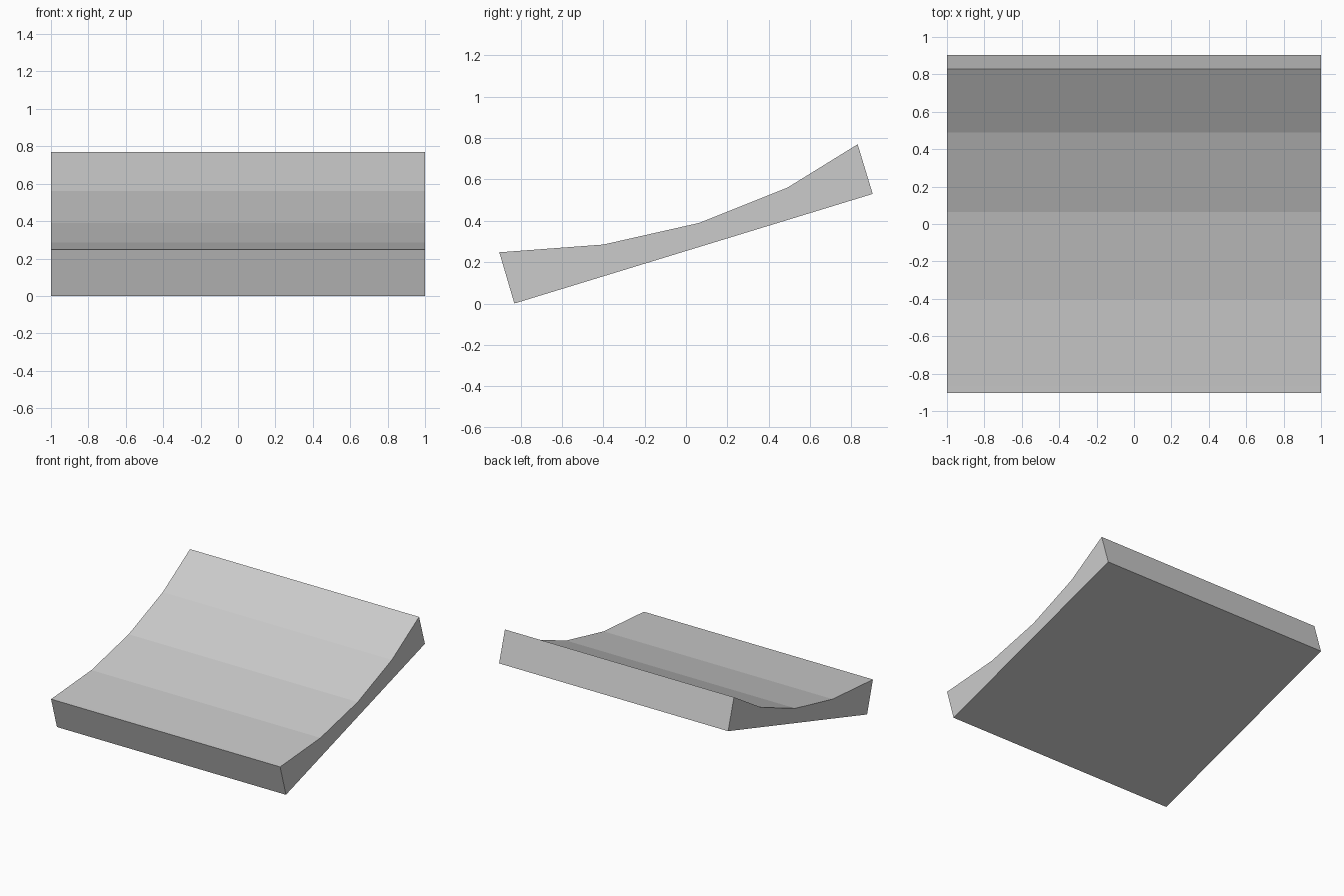
import bpy
import bmesh

if "Cube" in bpy.data.objects:
    bpy.data.objects.remove(bpy.data.objects["Cube"])

# Side profile (y, z): tilted flat base, square ends, faceted concave top
PROFILE = [(-0.83, 0.0), (0.903, 0.53), (0.83, 0.77), (0.49, 0.56),
           (0.065, 0.39), (-0.40, 0.285), (-0.87, 0.25), (-0.903, 0.248)]
HALF_WIDTH = 1.0

grey = bpy.data.materials.new("light grey")
grey.diffuse_color = (0.6, 0.6, 0.6, 1.0)
grey.use_nodes = True
grey.node_tree.nodes["Principled BSDF"].inputs["Base Color"].default_value = grey.diffuse_color

# Extrude the profile across the width
bm = bmesh.new()
side = bm.faces.new([bm.verts.new((-HALF_WIDTH, y, z)) for y, z in PROFILE])
result = bmesh.ops.extrude_face_region(bm, geom=[side], use_keep_orig=True)
moved = [v for v in result["geom"] if isinstance(v, bmesh.types.BMVert)]
bmesh.ops.translate(bm, verts=moved, vec=(2 * HALF_WIDTH, 0, 0))
bmesh.ops.recalc_face_normals(bm, faces=bm.faces)

mesh = bpy.data.meshes.new("curved_ramp")
bm.to_mesh(mesh)
bm.free()
mesh.materials.append(grey)
ramp = bpy.data.objects.new("curved_ramp", mesh)
bpy.context.collection.objects.link(ramp)
